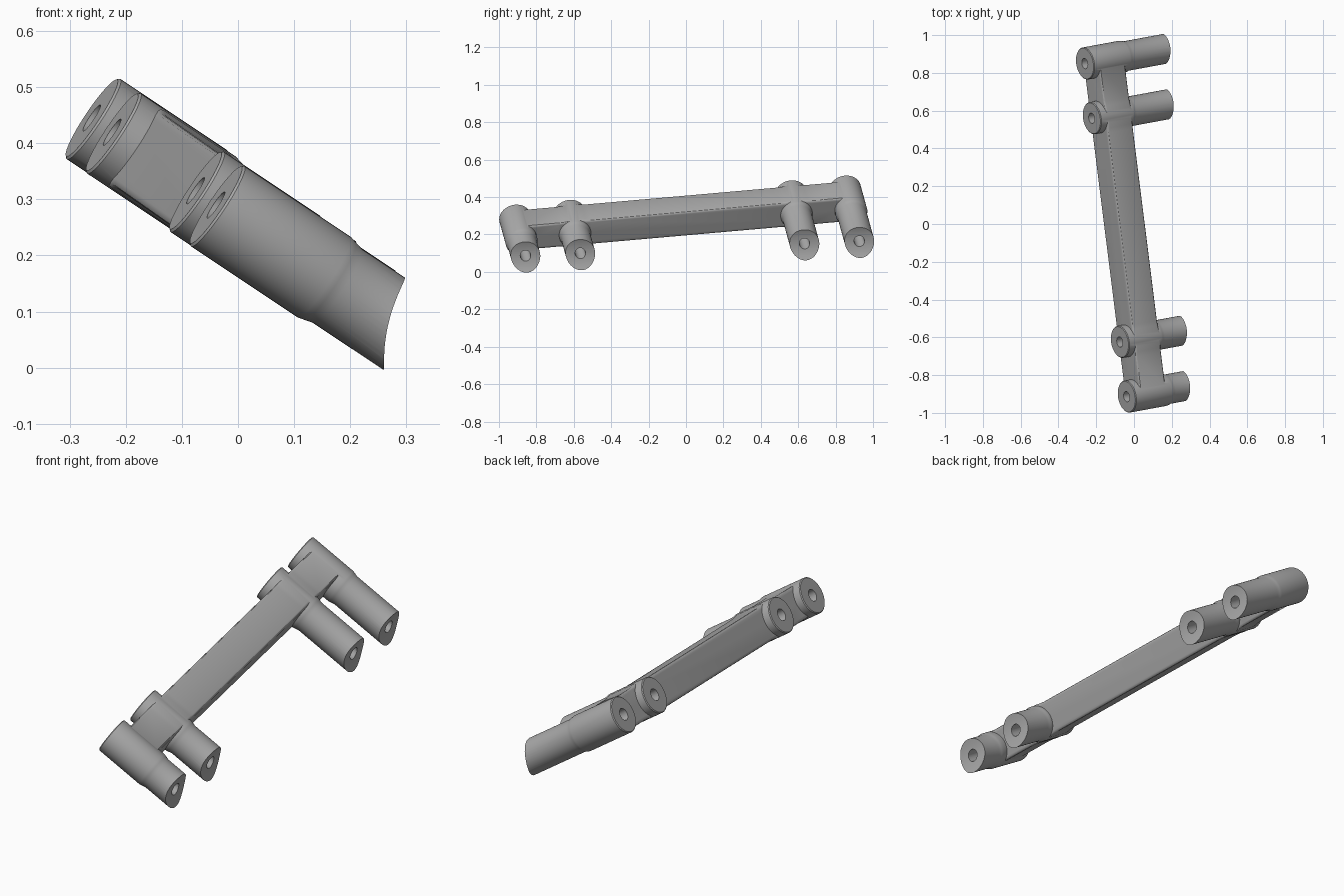
import bpy
import bmesh
import math
from mathutils import Matrix, Vector

cube = bpy.data.objects.get("Cube")
if cube:
    bpy.data.objects.remove(cube, do_unlink=True)

# Tilted frame: X along the tubes, Y along the bar, Z across the bar
along_bar = Vector((-0.124, 0.988, 0.087)).normalized()
tube_axis = Vector((0.824, 0.14, -0.549))
tube_axis = (tube_axis - tube_axis.project(along_bar)).normalized()
across = tube_axis.cross(along_bar)
FRAME = Matrix((tube_axis, along_bar, across)).transposed().to_4x4()
FRAME.translation = (-0.15, -0.0325, 0.3675)

STATIONS = (-0.892, -0.599, 0.599, 0.892)
HUB_R, SHAFT_R, HOLE_R = 0.086, 0.079, 0.028
BAR_LEFT, BAR_RIGHT, BAR_HALF = 0.04, 0.205, 0.0775

metal = bpy.data.materials.new("plain grey")
metal.use_nodes = True
GREY = (0.4, 0.4, 0.4, 1)
metal.diffuse_color = GREY
metal.node_tree.nodes["Principled BSDF"].inputs["Base Color"].default_value = GREY


def make_object(name, bm, matrix=FRAME):
    bmesh.ops.recalc_face_normals(bm, faces=bm.faces)
    mesh = bpy.data.meshes.new(name)
    bm.to_mesh(mesh)
    bm.free()
    obj = bpy.data.objects.new(name, mesh)
    obj.matrix_world = matrix
    mesh.materials.append(metal)
    bpy.context.collection.objects.link(obj)
    return obj


def turned(name, profile, y, sides=48):
    """Solid of (distance, radius) rings around the tube axis."""
    bm = bmesh.new()
    rings = []
    for x, r in profile:
        angles = [math.tau * i / sides for i in range(sides)]
        rings.append([bm.verts.new((x, y + r * math.cos(a), r * math.sin(a)))
                      for a in angles])
    for a, b in zip(rings, rings[1:]):
        for i in range(sides):
            j = (i + 1) % sides
            bm.faces.new((a[i], a[j], b[j], b[i]))
    bm.faces.new(rings[0])
    bm.faces.new(rings[-1])
    return make_object(name, bm)


def boolean(target, tool, operation):
    mod = target.modifiers.new(tool.name, "BOOLEAN")
    mod.object = tool
    mod.operation = operation
    mod.solver = "EXACT"
    bpy.context.view_layer.objects.active = target
    bpy.ops.object.modifier_apply(modifier=mod.name)
    bpy.data.objects.remove(tool, do_unlink=True)


# Bar: side outline swelling softly at each tube, extruded across
swell = ((-0.085, 0), (-0.06, 0.0012), (-0.03, 0.0062), (0.03, 0.0062),
         (0.06, 0.0012), (0.085, 0))
upper = [(STATIONS[0], BAR_HALF)]
for s in STATIONS[1:3]:
    upper += [(s + dy, BAR_HALF + dz) for dy, dz in swell]
upper.append((STATIONS[-1], BAR_HALF))
outline = upper + [(y, -z) for y, z in reversed(upper)]
bm = bmesh.new()
face = bm.faces.new([bm.verts.new((BAR_LEFT, y, z)) for y, z in outline])
grown = bmesh.ops.extrude_face_region(bm, geom=[face])["geom"]
bmesh.ops.translate(bm, vec=(BAR_RIGHT - BAR_LEFT, 0, 0),
                    verts=[v for v in grown if isinstance(v, bmesh.types.BMVert)])
long_edges = [e for e in bm.edges
              if abs(e.verts[0].co.x - e.verts[1].co.x) < 0.001
              and abs(e.verts[0].co.y - e.verts[1].co.y) > 0.001]
bmesh.ops.bevel(bm, geom=long_edges, offset=0.012, segments=3, profile=0.5,
                affect="EDGES")
bracket = make_object("bracket_body", bm)

# Tubes: wide hub through the bar, easing into a narrower shaft
for s in STATIONS:
    hub_end = 0.235 if abs(s) > 0.8 else 0.21
    profile = ((0, HUB_R - 0.004), (0.004, HUB_R), (hub_end, HUB_R),
               (hub_end + 0.012, HUB_R - 0.003),
               (hub_end + 0.028, SHAFT_R), (0.62, SHAFT_R))
    boolean(bracket, turned("tube", profile, s), "UNION")

# Concave saddle cut across the shaft ends
saddle_axis = Vector((-0.059, 0.998, 0.042)).normalized()
saddle = bmesh.new()
bmesh.ops.create_cone(saddle, cap_ends=True, segments=128, radius1=0.24,
                      radius2=0.24, depth=2.6)
place = saddle_axis.to_track_quat("Z", "Y").to_matrix().to_4x4()
place.translation = Vector((0.498, -0.86, 0.028)) + saddle_axis * 0.86
boolean(bracket, make_object("saddle_cutter", saddle, place), "DIFFERENCE")

# Bolt holes through each tube
for s in STATIONS:
    drill = turned("hole_cutter", ((-0.1, HOLE_R), (0.8, HOLE_R)), s, 32)
    boolean(bracket, drill, "DIFFERENCE")

# Smooth curved walls, crisp rims
bpy.ops.object.select_all(action="DESELECT")
bracket.select_set(True)
bpy.context.view_layer.objects.active = bracket
bpy.ops.object.shade_smooth_by_angle(angle=math.radians(30))
